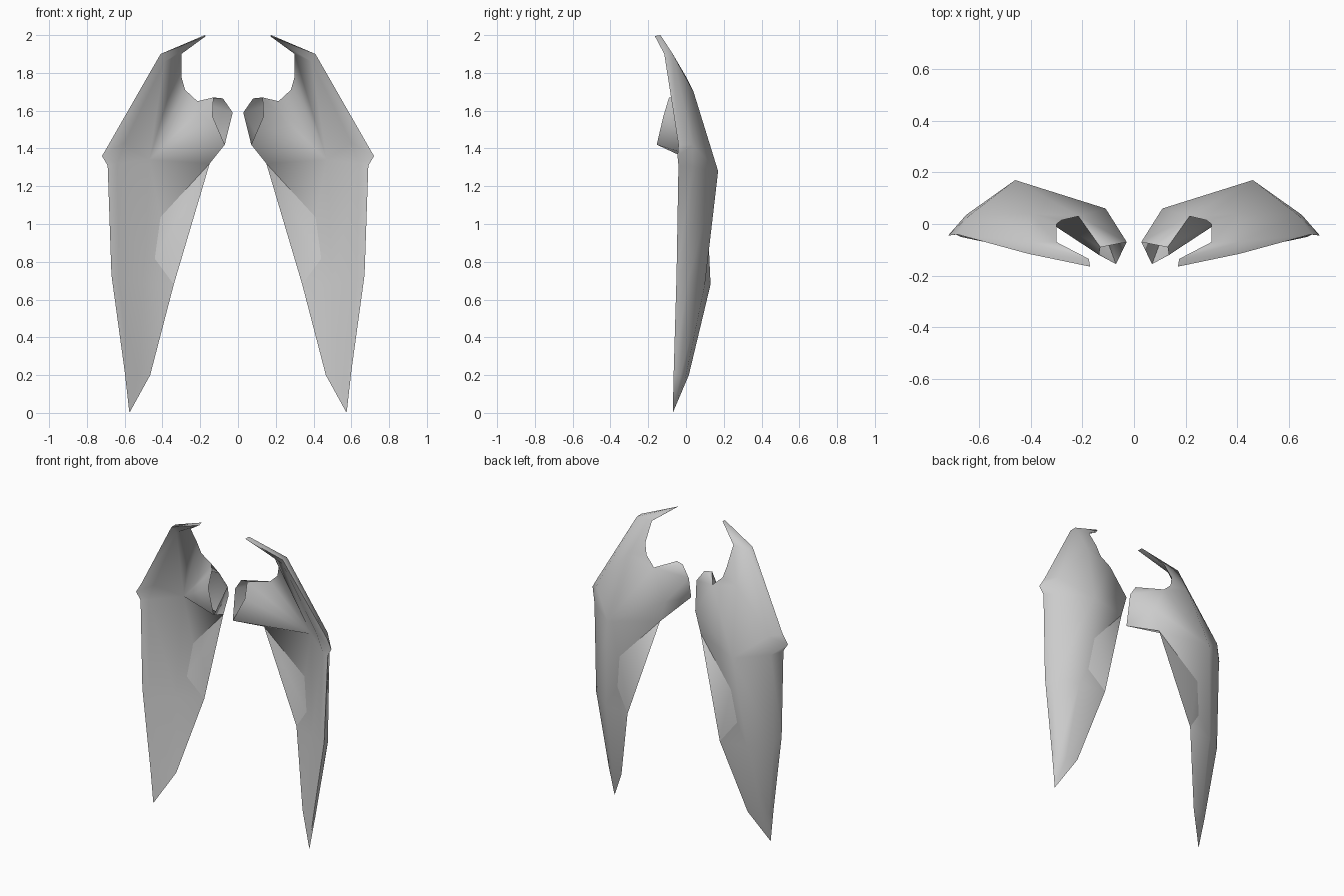
import bpy, bmesh, math

# Remove only the default cube
default_cube = bpy.data.objects.get("Cube")
if default_cube:
    bpy.data.objects.remove(default_cube, do_unlink=True)


def flat_material(name, colour):
    material = bpy.data.materials.new(name)
    material.use_nodes = True
    material.diffuse_color = colour
    shader = material.node_tree.nodes["Principled BSDF"]
    shader.inputs["Base Color"].default_value = colour
    return material


grey = flat_material("plain grey", (.6, .6, .6, 1))
mesh_builder = bmesh.new()
points = {}


def add_points(**coordinates):
    for name, position in coordinates.items():
        points[name] = mesh_builder.verts.new(position)


def add_faces(*descriptions):
    for description in descriptions:
        corners = [points[name] for name in description.split()]
        mesh_builder.faces.new(corners)


def bridge(lower, upper):
    """Join two matching closed cross-sections with quads."""
    for index in range(len(lower)):
        following = (index + 1) % len(lower)
        corners = (lower[index], lower[following], upper[following], upper[index])
        mesh_builder.faces.new(corners)


def section(level, spar, side, back, trailing, hollow, lip):
    """One blade cross-section, running round from the leading spar."""
    ring = dict(spar=spar, side=side, back=back,
                trailing=trailing, hollow=hollow, lip=lip)
    add_points(**{level + "_" + part: place for part, place in ring.items()})
    return [points[level + "_" + part] for part in ring]


# Long blade: a thin curved shell, hollow at the front
low = section("low", (.6, -.065, .22), (.59, -.03, .2), (.54, 0, .2),
              (.465, .015, .2), (.53, -.025, .2), (.58, -.055, .2))
middle = section("middle", (.67, -.05, .73), (.655, .01, .7), (.52, .1, .68),
                 (.34, .13, .68), (.5, .06, .68), (.63, -.035, .7))
root = section("root", (.69, -.04, 1.31), (.65, .035, 1.3), (.46, .17, 1.28),
               (.15, .06, 1.32), (.47, .1, 1.34), (.64, -.025, 1.32))
bridge(low, middle)
bridge(middle, root)

# Pointed lower tip
add_points(tip=(.575, -.07, 0))
for index in range(len(low)):
    mesh_builder.faces.new((points["tip"], low[index - 1], low[index]))

# Small knuckle and the upper leading spar
add_points(knuckle=(.72, -.045, 1.36),
           spar=(.685, -.04, 1.42), spar_side=(.635, .035, 1.42), spar_lip=(.6, -.03, 1.43),
           bend=(.41, -.115, 1.9), bend_side=(.41, -.07, 1.9), bend_lip=(.39, -.09, 1.86))
add_faces("root_spar root_side knuckle",
          "root_side spar_side knuckle",
          "spar_side spar knuckle",
          "spar spar_lip knuckle",
          "spar_lip root_lip knuckle",
          "root_lip root_spar knuckle",
          "spar spar_side bend_side bend",
          "spar bend bend_lip spar_lip")

# Curved notch, upper back and hollow front
add_points(notch_top=(.3, -.07, 1.9), notch_high=(.3, 0, 1.78),
           notch_low=(.28, .015, 1.71), notch_base=(.215, .03, 1.65),
           upper_back=(.4, .04, 1.7))
add_faces("root_back root_side spar_side",
          "root_back spar_side upper_back",
          "spar_side bend_side upper_back",
          "upper_back bend_side notch_top notch_high",
          "upper_back notch_high notch_low",
          "upper_back notch_low notch_base",
          "upper_back notch_base root_back",
          "root_hollow notch_base notch_low",
          "root_hollow notch_low notch_high",
          "root_hollow notch_high notch_top",
          "root_hollow notch_top bend_lip",
          "root_hollow bend_lip spar_lip",
          "root_hollow spar_lip root_lip")

# Hooked claw above the notch
add_points(claw_front=(.17, -.165, 1.995), claw_back=(.175, -.135, 2))
add_faces("bend bend_side claw_back claw_front",
          "bend_side notch_top claw_back",
          "notch_top bend_lip claw_front claw_back",
          "bend_lip bend claw_front")

# Open socket reaching towards the centre
add_points(elbow=(.11, .06, 1.46),
           socket_bottom=(.07, -.155, 1.42), socket_inner=(.028, -.07, 1.59),
           socket_top=(.08, -.08, 1.665), socket_outer=(.13, -.09, 1.67),
           socket_front=(.135, -.12, 1.57))
add_faces("root_back root_trailing elbow",
          "root_back elbow notch_base",
          "socket_bottom root_trailing root_hollow",
          "socket_bottom socket_inner elbow root_trailing",
          "socket_inner socket_top notch_base elbow",
          "socket_top socket_outer notch_base",
          "socket_outer socket_front root_hollow notch_base",
          "socket_front socket_bottom root_hollow")

# The ring bridge closed the root; nothing else may be left loose
bmesh.ops.recalc_face_normals(mesh_builder, faces=mesh_builder.faces[:])
mesh = bpy.data.meshes.new("wings")
mesh_builder.to_mesh(mesh)
mesh_builder.free()
mesh.materials.append(grey)
wings = bpy.data.objects.new("wings", mesh)
bpy.context.collection.objects.link(wings)

# Smooth shading, then the matching wing by mirroring
bpy.ops.object.select_all(action="DESELECT")
wings.select_set(True)
bpy.context.view_layer.objects.active = wings
bpy.ops.object.shade_smooth_by_angle(angle=math.radians(75))
mirror = wings.modifiers.new("opposite wing", "MIRROR")
mirror.use_mirror_merge = False
